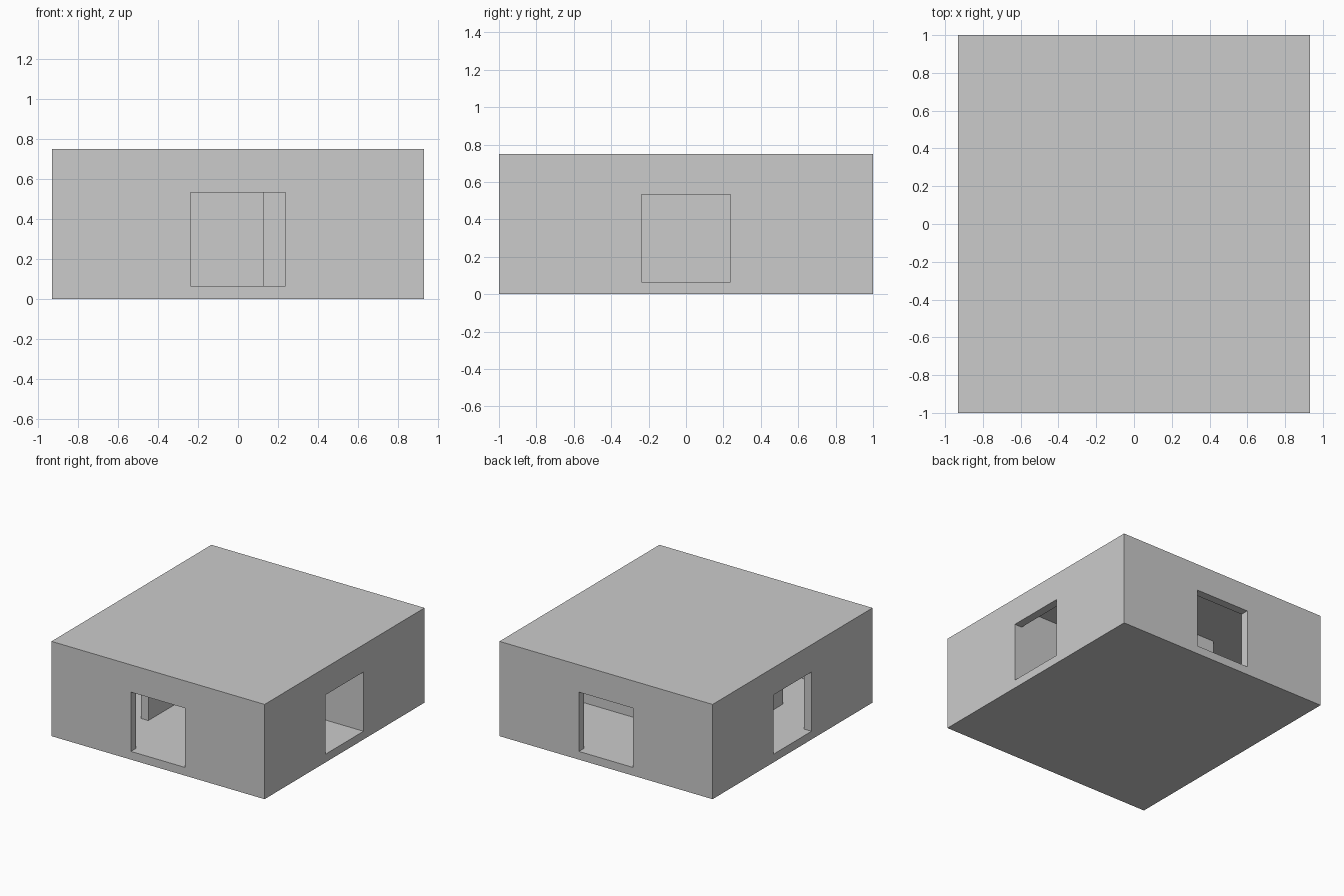
import bpy

if "Cube" in bpy.data.objects:
    bpy.data.objects.remove(bpy.data.objects["Cube"])

W, D, H = 1.866, 2.0, 0.75      # outer size
T = 0.065                       # wall, floor and roof thickness
OPEN = 0.237                    # half width of each opening
OPEN_TOP = 0.534


def box(name, x0, x1, y0, y1, z0, z1):
    bpy.ops.mesh.primitive_cube_add(
        size=1, location=((x0 + x1) / 2, (y0 + y1) / 2, (z0 + z1) / 2))
    ob = bpy.context.object
    ob.name = name
    ob.scale = (x1 - x0, y1 - y0, z1 - z0)
    bpy.ops.object.transform_apply(location=True, rotation=False, scale=True)
    return ob


def cut(target, cutter):
    mod = target.modifiers.new("cut", 'BOOLEAN')
    mod.operation = 'DIFFERENCE'
    mod.solver = 'EXACT'
    mod.object = cutter
    cutter.hide_render = True
    bpy.context.view_layer.objects.active = target
    bpy.ops.object.modifier_apply(modifier=mod.name)
    bpy.data.objects.remove(cutter)


# Hollow room with one opening in the middle of each side
shell = box("room_shell", -W / 2, W / 2, -D / 2, D / 2, 0, H)
cut(shell, box("hollow", -W / 2 + T, W / 2 - T, -D / 2 + T, D / 2 - T, T, H - T))
cut(shell, box("side_openings", -2, 2, -OPEN, OPEN, T, OPEN_TOP))
cut(shell, box("front_back_openings", -OPEN, OPEN, -2, 2, T, OPEN_TOP))

# Inner partitions, floor to ceiling: (x0, x1, y0, y1)
inner_x = W / 2 - T
partitions = {
    "long_partition": (-0.5, inner_x, OPEN, OPEN + T),
    "cross_partition": (-0.5, -0.5 + T, -0.5, OPEN),
    "short_partition": (0.125, inner_x, -OPEN - T, -OPEN),
}
for name, span in partitions.items():
    box(name, *span, T, H - T)
